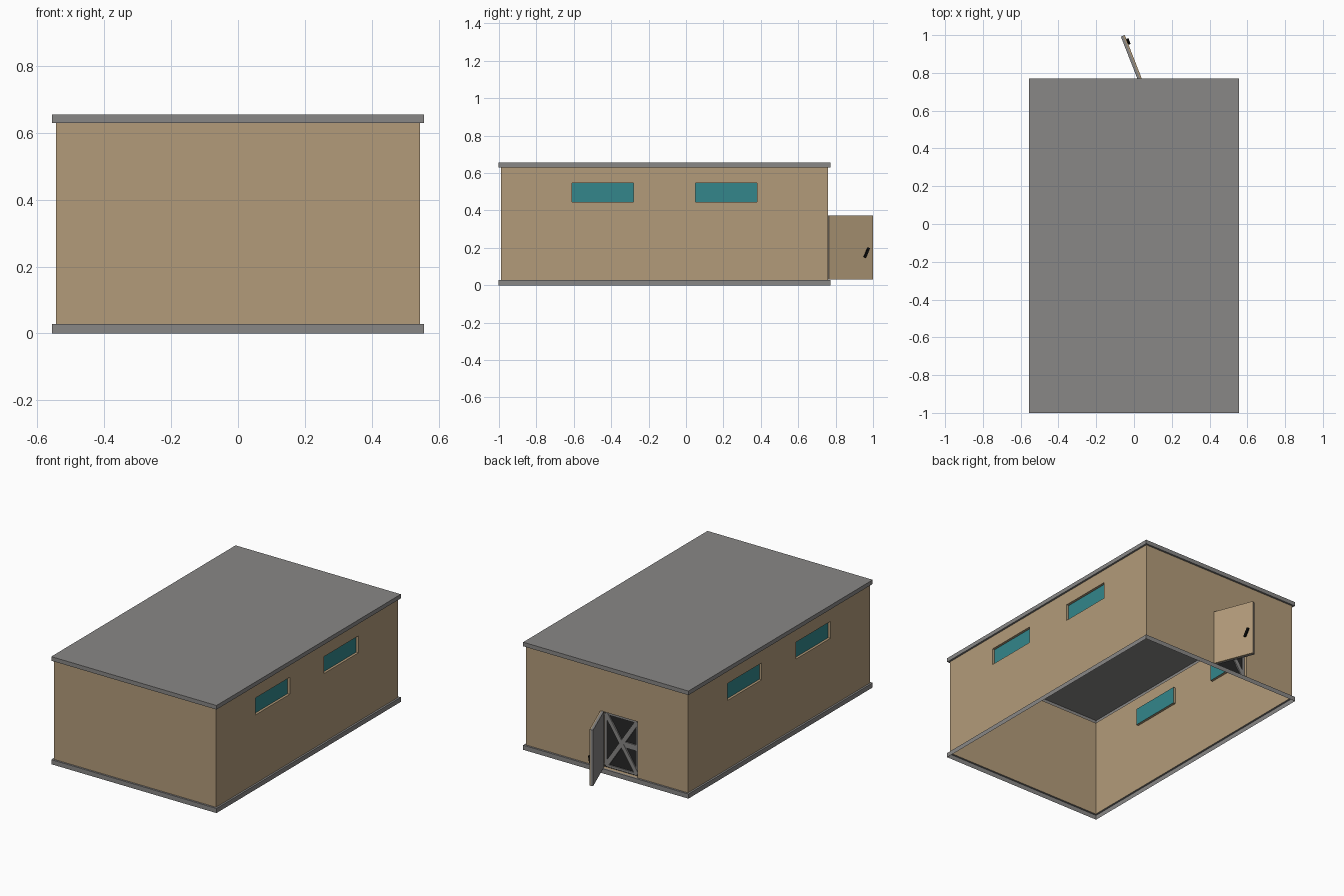
import bpy, bmesh, math
from mathutils import Vector, Matrix

if "Cube" in bpy.data.objects:
    bpy.data.objects.remove(bpy.data.objects["Cube"])


def material(name, rgb):
    m = bpy.data.materials.new(name)
    m.diffuse_color = (*rgb, 1)
    m.use_nodes = True
    m.node_tree.nodes["Principled BSDF"].inputs["Base Color"].default_value = m.diffuse_color
    return m


TAN = material("tan_wall", (0.45, 0.33, 0.195))
GREY = material("grey_trim", (0.25, 0.245, 0.24))
TEAL = material("teal_glass", (0.033, 0.24, 0.26))
DARK = material("dark_panel", (0.02, 0.02, 0.02))
BLACK = material("black_handle", (0.004, 0.004, 0.004))


def finish(name, bm, mat):
    bmesh.ops.remove_doubles(bm, verts=bm.verts, dist=1e-5)
    me = bpy.data.meshes.new(name)
    bm.to_mesh(me)
    bm.free()
    me.materials.append(mat)
    ob = bpy.data.objects.new(name, me)
    bpy.context.collection.objects.link(ob)
    return ob


def quad(bm, pts, facing):
    f = bm.faces.new([bm.verts.new(p) for p in pts])
    f.normal_update()
    if f.normal.dot(Vector(facing)) < 0:
        f.normal_flip()


def box(name, lo, hi, mat, matrix=Matrix()):
    bm = bmesh.new()
    bmesh.ops.create_cube(bm, size=1)
    lo, hi = Vector(lo), Vector(hi)
    for v in bm.verts:
        v.co = matrix @ ((lo + hi) / 2 + v.co * (hi - lo))
    return finish(name, bm, mat)


# Overall plan: walls, wider trim, and heights
WX, Y0, Y1 = 0.545, -0.99, 0.76
LIP = 0.0115
Z0, Z1, TOP = 0.028, 0.63, 0.655


def corners(grow, z):
    x, a, b = WX + grow, Y0 - grow, Y1 + grow
    return [Vector(p) for p in ((-x, a, z), (x, a, z), (x, b, z), (-x, b, z))]


SIDES = [(0, -1, 0), (1, 0, 0), (0, 1, 0), (-1, 0, 0)]


def trim(name, za, zb, ledge_z, ledge_up, cap):
    bm = bmesh.new()
    a, b = corners(LIP, za), corners(LIP, zb)
    o, i = corners(LIP, ledge_z), corners(0, ledge_z)
    for k in range(4):
        n = (k + 1) % 4
        quad(bm, [a[k], a[n], b[n], b[k]], SIDES[k])
        quad(bm, [o[k], o[n], i[n], i[k]], (0, 0, ledge_up))
    if cap:
        quad(bm, b, (0, 0, 1))
    finish(name, bm, GREY)


# Hollow base strip and roof slab
trim("base_trim", 0, Z0, Z0, 1, False)
trim("roof", Z1, TOP, Z1, -1, True)


def wall(name, at, normal, u0, u1, holes, depth, pane_name, pane_mat):
    """Flat wall with recessed openings (ua, ub, za, zb)."""
    nrm = Vector(normal)

    def at_point(u, z, d=0):
        w = at - d * (normal[0] + normal[1])
        return Vector((w, u, z)) if normal[0] else Vector((u, w, z))

    us = sorted({u0, u1, *[u for h in holes for u in h[:2]]})
    zs = sorted({Z0, Z1, *[z for h in holes for z in h[2:]]})
    bm, panes = bmesh.new(), bmesh.new()
    for a, b in zip(us, us[1:]):
        for c, d in zip(zs, zs[1:]):
            if (a, b, c, d) not in holes:
                quad(bm, [at_point(*p) for p in ((a, c), (b, c), (b, d), (a, d))], nrm)
    for a, b, c, d in holes:
        ring = [(a, c), (b, c), (b, d), (a, d)]
        mid = at_point((a + b) / 2, (c + d) / 2)
        for k in range(4):
            p, q = ring[k], ring[(k + 1) % 4]
            pts = [at_point(*p), at_point(*q), at_point(*q, depth), at_point(*p, depth)]
            quad(bm, pts, mid - (pts[0] + pts[1]) / 2)
        quad(panes, [at_point(*p, depth) for p in ring], nrm)
    finish(name, bm, TAN)
    if holes:
        finish(pane_name, panes, pane_mat)
    else:
        panes.free()


# Walls with high windows on both long sides and a doorway at the back
WINDOWS = [(-0.61, -0.28, 0.445, 0.548), (0.05, 0.38, 0.445, 0.548)]
DX0, DX1, DZ1 = -0.205, 0.03, 0.37
wall("right_wall", WX, (1, 0, 0), Y0, Y1, WINDOWS, 0.015, "right_windows", TEAL)
wall("left_wall", -WX, (-1, 0, 0), Y0, Y1, WINDOWS, 0.015, "left_windows", TEAL)
wall("front_wall", Y0, (0, -1, 0), -WX, WX, [], 0, "", None)
wall("back_wall", Y1, (0, 1, 0), -WX, WX, [(DX0, DX1, Z0, DZ1)], 0.02, "doorway_panel", DARK)


# Grey braces across the doorway panel
def brace(name, p, q, width, y=0.74, thick=0.008):
    p, q = Vector((p[0], 0, p[1])), Vector((q[0], 0, q[1]))
    d = q - p
    m = Matrix.Translation(p) @ Matrix.Rotation(-math.atan2(d.z, d.x), 4, 'Y')
    box(name, (0, y, -width / 2), (d.length, y + thick, width / 2), GREY, m)


E = 0.012
L, R, B, T = DX0 + E, DX1 - E, Z0 + E, DZ1 - E
M = (B + T) / 2
brace("brace_rising", (L, B), (R, T), 0.026)
brace("brace_falling", (L, T), (R, B), 0.026, thick=0.0075)
brace("brace_middle", (L, M), ((L + R) / 2, M), 0.035, thick=0.007)
for n, p, q in (("left", (L, B), (L, T)), ("right", (R, B), (R, T)),
                ("bottom", (L, B), (R, B)), ("top", (L, T), (R, T))):
    brace("door_frame_" + n, p, q, 0.014, thick=0.0065)

# Open door leaf: tan outside, grey inside, slanted handle
swing = Matrix.Translation((0.043, 0.765, 0)) @ Matrix.Rotation(math.radians(111.4), 4, 'Z')
LEN = 0.2524
box("door_outer", (0, 0, 0.031), (LEN, 0.008, 0.372), TAN, swing)
box("door_inner", (0, 0.008, 0.031), (LEN, 0.022, 0.372), GREY, swing)
tilt = swing @ Matrix.Translation((0.214, 0, 0.174)) @ Matrix.Rotation(math.radians(-20), 4, 'Y').inverted().inverted()
box("door_handle", (-0.028, -0.012, -0.006), (0.028, 0, 0.006), BLACK,
    swing @ Matrix.Translation((0.214, 0, 0.174)) @ Matrix.Rotation(math.radians(-66), 4, 'Y'))
